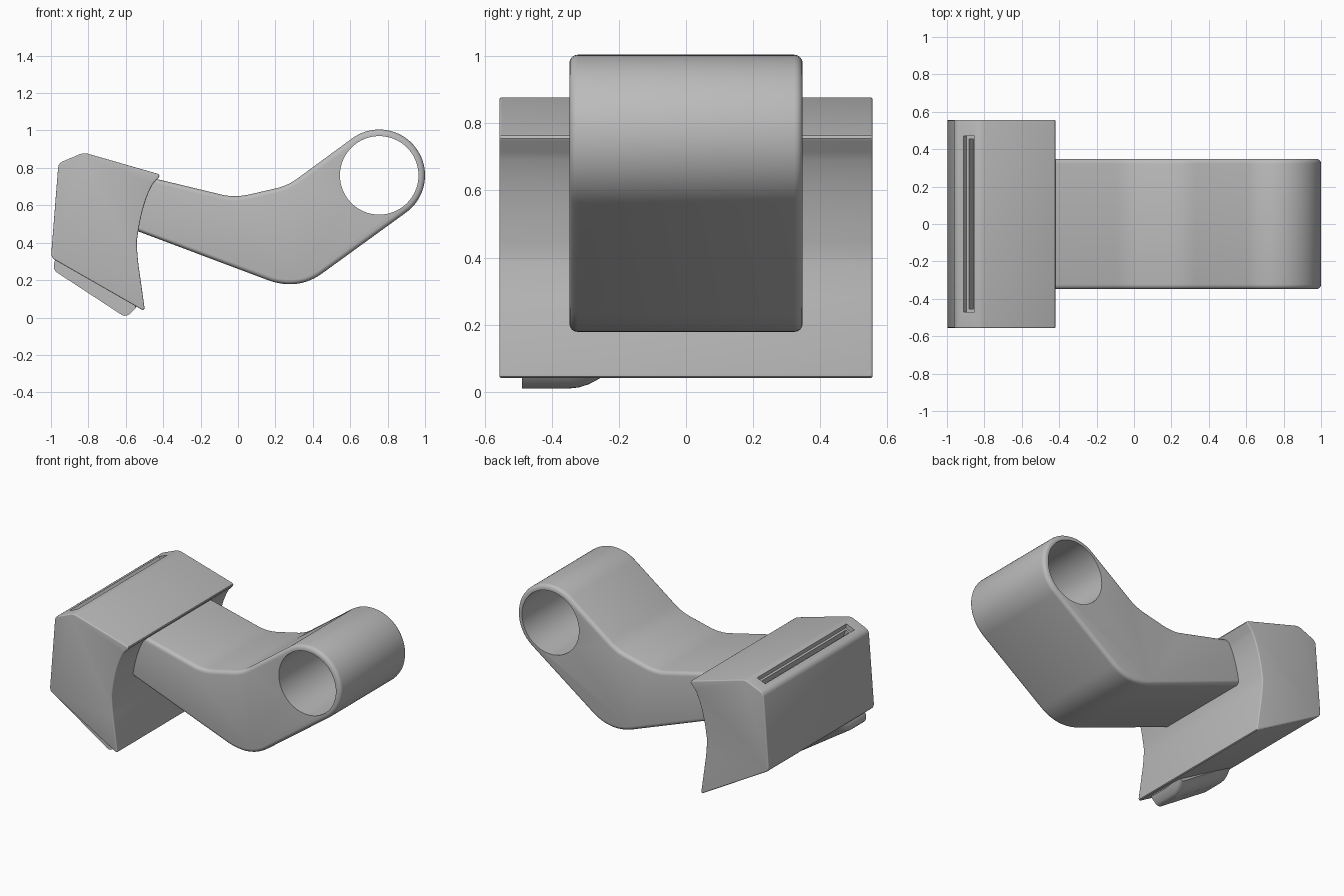
import bpy, bmesh, math
from mathutils import Vector

cube = bpy.data.objects.get("Cube")
if cube:
    bpy.data.objects.remove(cube, do_unlink=True)

grey = bpy.data.materials.new("plain grey")
grey.use_nodes = True
COLOUR = (0.5, 0.5, 0.5, 1)
grey.diffuse_color = COLOUR
grey.node_tree.nodes["Principled BSDF"].inputs["Base Color"].default_value = COLOUR


def bezier(a, b, c, steps=8):
    """Points of a quadratic curve in the x-z plane."""
    a, b, c = Vector(a), Vector(b), Vector(c)
    return [tuple(a * (1 - t) ** 2 + b * 2 * t * (1 - t) + c * t * t)
            for t in (i / steps for i in range(steps + 1))]


def arc(cx, cz, r, start, end, steps):
    return [(cx + r * math.cos(math.radians(start + (end - start) * i / steps)),
             cz + r * math.sin(math.radians(start + (end - start) * i / steps)))
            for i in range(steps + 1)]


def extrude(name, profile, y0, y1, round_caps=0, round_corners=0, angle=25):
    """Extrude an x-z profile along y, rounding profile corners, then the cap rims."""
    bm = bmesh.new()
    face = bm.faces.new([bm.verts.new((x, y0, z)) for x, z in profile])
    new = bmesh.ops.extrude_face_region(bm, geom=[face])["geom"]
    bmesh.ops.translate(bm, vec=(0, y1 - y0, 0),
                        verts=[v for v in new if isinstance(v, bmesh.types.BMVert)])
    bmesh.ops.recalc_face_normals(bm, faces=bm.faces)
    if round_corners:
        edges = [e for e in bm.edges
                 if abs(e.verts[0].co.y - e.verts[1].co.y) > 0.01
                 and e.calc_face_angle(0) > math.radians(angle)]
        bmesh.ops.bevel(bm, geom=edges, offset=round_corners, segments=3,
                        profile=0.5, affect='EDGES', clamp_overlap=True)
    if round_caps:
        rims = [e for e in bm.edges
                if abs(e.verts[0].co.y - e.verts[1].co.y) < 1e-5]
        bmesh.ops.bevel(bm, geom=rims, offset=round_caps, segments=4,
                        profile=0.5, affect='EDGES', clamp_overlap=True)
    mesh = bpy.data.meshes.new(name)
    bm.to_mesh(mesh)
    bm.free()
    mesh.materials.append(grey)
    obj = bpy.data.objects.new(name, mesh)
    bpy.context.collection.objects.link(obj)
    return obj


def cut(obj, cutter):
    cutter.hide_render = True
    cutter.hide_set(True)
    mod = obj.modifiers.new("cut", 'BOOLEAN')
    mod.operation = 'DIFFERENCE'
    mod.solver = 'EXACT'
    mod.object = cutter
    bpy.context.view_layer.objects.active = obj
    bpy.ops.object.modifier_apply(modifier=mod.name)
    bpy.data.objects.remove(cutter, do_unlink=True)


def smooth(obj, degrees=30):
    bpy.ops.object.select_all(action='DESELECT')
    obj.select_set(True)
    bpy.context.view_layer.objects.active = obj
    bpy.ops.object.shade_smooth_by_angle(angle=math.radians(degrees))


# Arm: bent bar ending in a round sleeve
arm_profile = ([(-0.62, 0.785)]
               + bezier((-0.1, 0.66), (-0.02, 0.638), (0.07, 0.66))
               + bezier((0.2, 0.69), (0.27, 0.705), (0.33, 0.752))
               + arc(0.755, 0.76, 0.245, 126, -54, 40)
               + bezier((0.45, 0.236), (0.321, 0.142), (0.16, 0.2), 12)
               + [(-0.62, 0.493)])
arm = extrude("arm", arm_profile, -0.348, 0.348, round_caps=0.025)
cut(arm, extrude("sleeve_bore", arc(0.755, 0.76, 0.21, 0, 354.375, 63), -0.5, 0.5))
smooth(arm)

# Head: wide block with a concave rear face
head_profile = ([(-1.0, 0.32), (-0.96, 0.825), (-0.825, 0.882), (-0.41, 0.763)]
                + bezier((-0.455, 0.715), (-0.51, 0.62), (-0.535, 0.45), 8)
                + bezier((-0.541, 0.41), (-0.541, 0.36), (-0.532, 0.28), 4)
                + [(-0.497, 0.032)])
head = extrude("head", head_profile, -0.557, 0.557, round_caps=0.05,
               round_corners=0.022, angle=35)

# Slot in the sloped top edge: flared rim over a narrow channel
origin = Vector((-0.883, 0.858))
along = Vector((0.921, 0.389))
down = Vector((0.389, -0.921))


def slot_cutter(name, top, bottom, lift, depth, half_length):
    points = [origin + along * s + down * d
              for s, d in ((-top, -lift), (top, -lift), (bottom, depth), (-bottom, depth))]
    return extrude(name, [tuple(p) for p in points], -half_length, half_length)


cut(head, slot_cutter("slot_rim", 0.036, 0.026, 0.02, 0.03, 0.47))
cut(head, slot_cutter("slot_channel", 0.013, 0.013, 0.0, 0.1, 0.455))
smooth(head)

# Latch: thin plate under one end of the head, tapering into the sloped base
latch = extrude("latch", [(-0.975, 0.325), (-0.99, 0.255), (-0.6, 0.0), (-0.535, 0.06)],
                -0.49, -0.23, round_corners=0.025)
# Curved inner end rises into the base
base_normal = Vector((-0.53, 0, -0.85))
bm = bmesh.new()
bm.from_mesh(latch.data)
for y in (-0.35, -0.32, -0.29, -0.26):
    bmesh.ops.bisect_plane(bm, geom=bm.verts[:] + bm.edges[:] + bm.faces[:],
                           plane_co=(0, y, 0), plane_no=(0, 1, 0))
for v in bm.verts:
    t = max(0, (v.co.y + 0.35) / 0.12)
    v.co -= base_normal * 0.06 * t * t
bm.to_mesh(latch.data)
bm.free()
smooth(latch)
